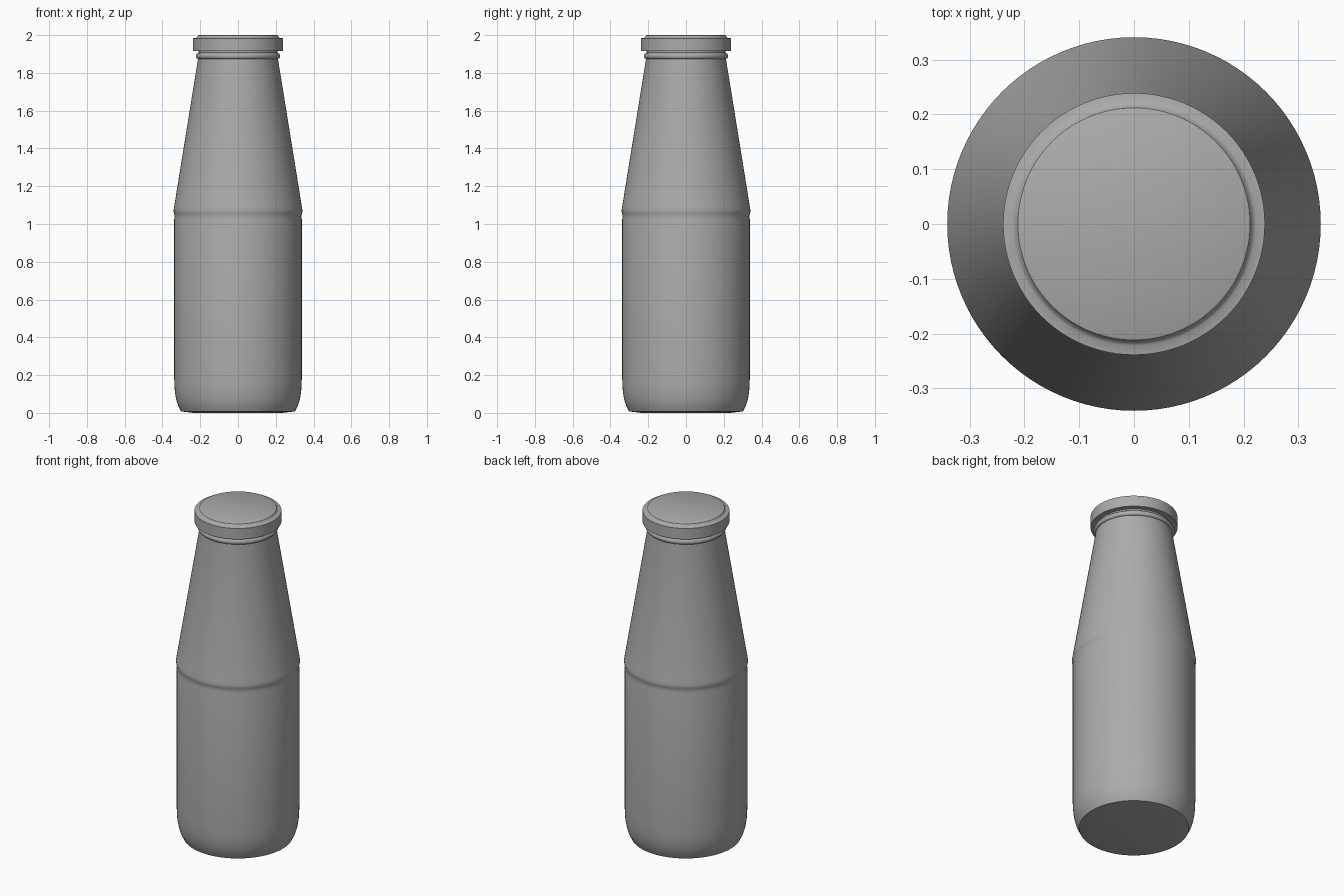
import bpy, bmesh, math

if "Cube" in bpy.data.objects:
    bpy.data.objects.remove(bpy.data.objects["Cube"])

# Dark grey shared by both parts
grey = bpy.data.materials.new("dark_grey")
grey.diffuse_color = (0.41, 0.41, 0.41, 1)
grey.use_nodes = True
grey.node_tree.nodes["Principled BSDF"].inputs["Base Color"].default_value = grey.diffuse_color


def lathe(name, profile, segments=96, angle=35):
    """Spin a closed (radius, z) profile, starting and ending on the axis."""
    bm = bmesh.new()
    verts = [bm.verts.new((r, 0, z)) for r, z in profile]
    edges = [bm.edges.new(pair) for pair in zip(verts, verts[1:])]
    bmesh.ops.spin(bm, geom=verts + edges, cent=(0, 0, 0), axis=(0, 0, 1),
                   angle=2 * math.pi, steps=segments)
    bmesh.ops.remove_doubles(bm, verts=bm.verts, dist=1e-5)
    bmesh.ops.recalc_face_normals(bm, faces=bm.faces)
    mesh = bpy.data.meshes.new(name)
    bm.to_mesh(mesh)
    bm.free()
    mesh.materials.append(grey)
    obj = bpy.data.objects.new(name, mesh)
    bpy.context.collection.objects.link(obj)
    bpy.ops.object.select_all(action='DESELECT')
    obj.select_set(True)
    bpy.context.view_layer.objects.active = obj
    bpy.ops.object.shade_smooth_by_angle(angle=math.radians(angle))
    return obj


# Bottle: crisp-edged base, rounded foot, straight body, shoulder ridge, tapered neck
bottle = [(0, 0), (0.235, 0), (0.302, 0.008), (0.318, 0.04),
          (0.327, 0.07), (0.334, 0.11), (0.337, 0.15), (0.338, 0.2),
          (0.338, 1.025), (0.335, 1.04), (0.338, 1.053), (0.341, 1.065),
          (0.341, 1.075), (0.338, 1.092), (0.212, 1.872)]

# Rounded bead around the neck, then the throat running up into the cap
bottle += [(0.212 + 0.011 * math.sin(math.pi * i / 8),
            1.889 - 0.015 * math.cos(math.pi * i / 8)) for i in range(9)]
bottle += [(0.208, 1.908), (0.208, 1.93), (0, 1.93)]
lathe("bottle", bottle)

# Cap with a stepped raised disc on top
cap = [(0, 1.917), (0.239, 1.917), (0.239, 1.983), (0.222, 1.985),
       (0.217, 1.988), (0.212, 1.998), (0.208, 2.0), (0, 2.0)]
lathe("cap", cap)
